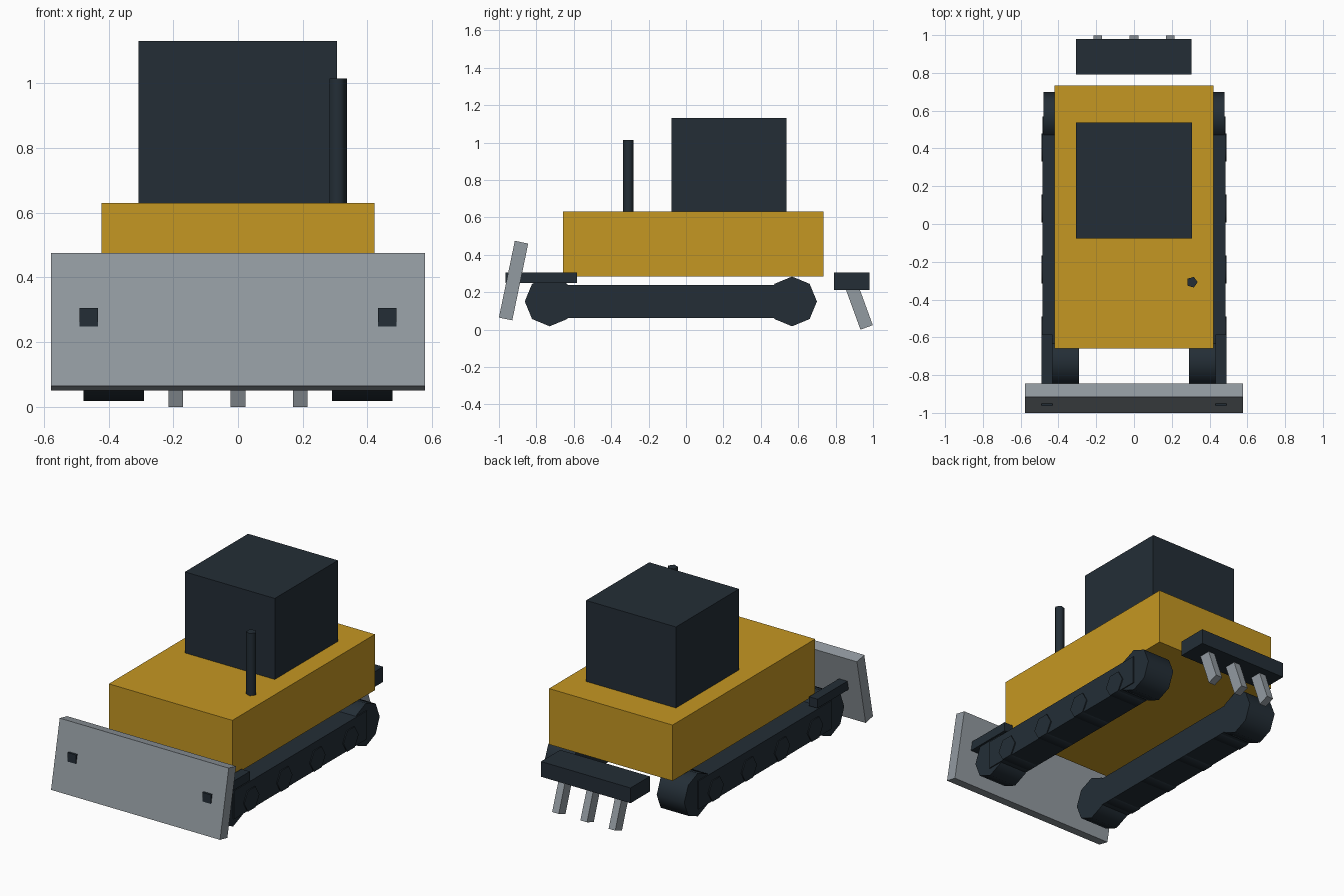
import bpy
from math import radians, pi

cube = bpy.data.objects.get("Cube")
if cube:
    bpy.data.objects.remove(cube, do_unlink=True)


def material(name, colour):
    mat = bpy.data.materials.new(name)
    mat.use_nodes = True
    mat.diffuse_color = (*colour, 1)
    mat.node_tree.nodes["Principled BSDF"].inputs["Base Color"].default_value = (*colour, 1)
    return mat


YELLOW = material("machine yellow", (0.56, 0.31, 0.016))
DARK = material("dark slate", (0.017, 0.027, 0.037))
GREY = material("steel grey", (0.29, 0.325, 0.355))


def finish(name, mat):
    obj = bpy.context.object
    obj.name = name
    obj.data.materials.append(mat)
    return obj


def box(name, centre, size, mat, tilt=0):
    """Box with full sizes, tilted in degrees about x."""
    bpy.ops.mesh.primitive_cube_add(size=1, location=centre)
    obj = finish(name, mat)
    obj.scale = size
    bpy.ops.object.transform_apply(location=False, rotation=False, scale=True)
    obj.rotation_euler.x = radians(tilt)
    return obj


def cylinder(name, centre, radius, depth, sides, mat, rotation=(0, 0, 0)):
    bpy.ops.mesh.primitive_cylinder_add(vertices=sides, radius=radius, depth=depth,
                                        location=centre, rotation=rotation)
    obj = finish(name, mat)
    bpy.ops.object.shade_smooth_by_angle(angle=radians(80))
    return obj


# Hull, cab and exhaust
box("hull", (0, 0.038, 0.458), (0.844, 1.392, 0.345), YELLOW)
box("cab", (-0.001, 0.23, 0.88), (0.614, 0.616, 0.502), DARK)
cylinder("exhaust_stack", (0.307, -0.308, 0.82), 0.03, 0.39, 5, DARK, (0, 0, -pi / 10))

# Running gear and blade arms on both sides
for side, label in ((1, "left"), (-1, "right")):
    box(f"{label}_track", (side * 0.387, -0.08, 0.151), (0.194, 1.3, 0.175), DARK)
    for end, y in (("front", -0.729), ("rear", 0.567)):
        cylinder(f"{label}_{end}_drum", (side * 0.384, y, 0.151), 0.133, 0.188, 8,
                 DARK, (0, pi / 2, 0))
    for i in range(4):
        cylinder(f"{label}_roller_{i + 1}", (side * 0.39, -0.565 + i * 0.323, 0.127),
                 0.074, 0.2, 6, DARK, (0, pi / 2, 0))
    box(f"{label}_blade_arm", (side * 0.461, -0.774, 0.277), (0.058, 0.38, 0.056), DARK)

# Dozer blade
box("blade", (0, -0.922, 0.2625), (1.155, 0.073, 0.419), GREY, -11.7)

# Rear ripper
box("ripper_bar", (-0.001, 0.886, 0.258), (0.612, 0.188, 0.094), DARK)
for i in (-1, 0, 1):
    box(f"ripper_tooth_{i + 2}", (i * 0.193, 0.923, 0.1295), (0.045, 0.07, 0.25), GREY, 20)
